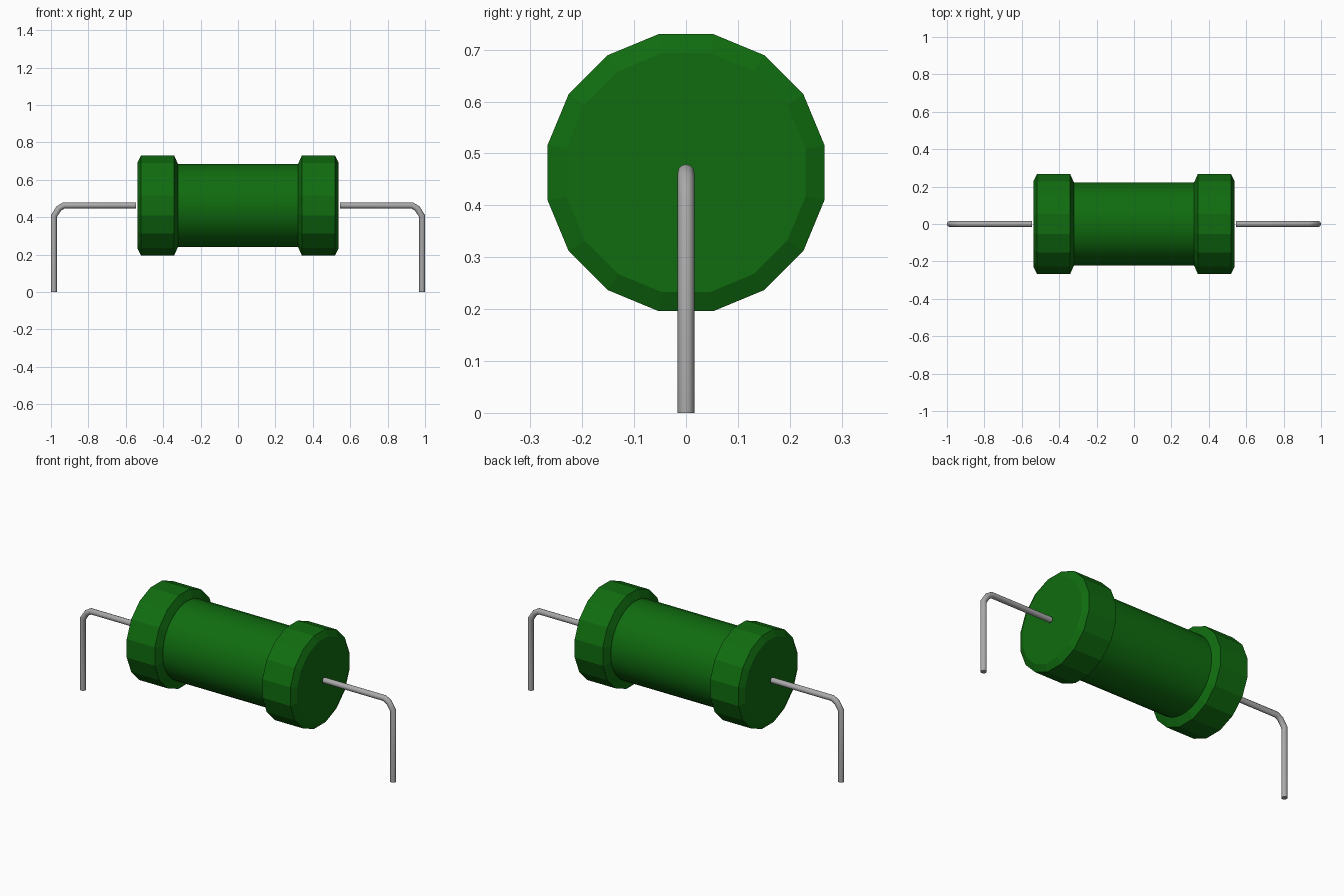
import bpy, bmesh, math
from mathutils import Vector

if "Cube" in bpy.data.objects:
    bpy.data.objects.remove(bpy.data.objects["Cube"], do_unlink=True)

AXIS_Z = 0.463  # height of the body's long axis


def material(name, rgb):
    m = bpy.data.materials.new(name)
    m.use_nodes = True
    m.diffuse_color = (*rgb, 1)
    m.node_tree.nodes["Principled BSDF"].inputs["Base Color"].default_value = (*rgb, 1)
    return m


green = material("green coating", (0.005, 0.15, 0.005))
grey = material("grey metal", (0.40, 0.40, 0.40))


def make_object(name, rings, mat, smooth_angle=None):
    """Skin a list of closed rings of points and cap both ends."""
    bm = bmesh.new()
    loops = [[bm.verts.new(p) for p in ring] for ring in rings]
    n = len(loops[0])
    for a, b in zip(loops, loops[1:]):
        for i in range(n):
            j = (i + 1) % n
            bm.faces.new((a[i], a[j], b[j], b[i]))
    bm.faces.new(loops[0])
    bm.faces.new(loops[-1])
    bmesh.ops.recalc_face_normals(bm, faces=bm.faces)
    mesh = bpy.data.meshes.new(name)
    bm.to_mesh(mesh)
    bm.free()
    mesh.materials.append(mat)
    ob = bpy.data.objects.new(name, mesh)
    bpy.context.collection.objects.link(ob)
    if smooth_angle:
        bpy.ops.object.select_all(action="DESELECT")
        ob.select_set(True)
        bpy.context.view_layer.objects.active = ob
        bpy.ops.object.shade_smooth_by_angle(angle=math.radians(smooth_angle))
    return ob


def lathe_x(profile, sides):
    """Rings around the body axis from (x, radius) pairs."""
    angles = [(i + 0.5) * math.tau / sides for i in range(sides)]
    return [[(x, r * math.cos(a), AXIS_Z + r * math.sin(a)) for a in angles]
            for x, r in profile]


def sweep(path, radius, sides):
    """Mitred round tube along a path in the xz plane."""
    pts = [Vector((x, 0, z)) for x, z in path]
    dirs = [(b - a).normalized() for a, b in zip(pts, pts[1:])]
    rings = []
    for i, p in enumerate(pts):
        d0, d1 = dirs[max(i - 1, 0)], dirs[min(i, len(dirs) - 1)]
        tangent = (d0 + d1).normalized()
        side = tangent.cross(Vector((0, 1, 0))) / tangent.dot(d0)
        rings.append([p + radius * (side * math.cos(a) + Vector((0, math.sin(a), 0)))
                      for a in (k * math.tau / sides for k in range(sides))])
    return rings


# Central cylinder, its ends hidden inside the caps
make_object("body", lathe_x([(-0.34, 0.222), (0.34, 0.222)], 32), green, 30)

# Chamfered 16-sided end caps and bent wire leads
cap_profile = [(0.322, 0.228), (0.341, 0.272), (0.519, 0.272), (0.537, 0.235)]
lead_path = [(0.546, AXIS_Z), (0.932, AXIS_Z), (0.958, 0.447), (0.984, 0.407), (0.984, 0)]
for s, side in ((1, "left"), (-1, "right")):
    make_object(f"end_cap_{side}",
                lathe_x([(s * x, r) for x, r in cap_profile], 16), green)
    make_object(f"wire_lead_{side}",
                sweep([(s * x, z) for x, z in lead_path], 0.016, 12), grey, 35)
